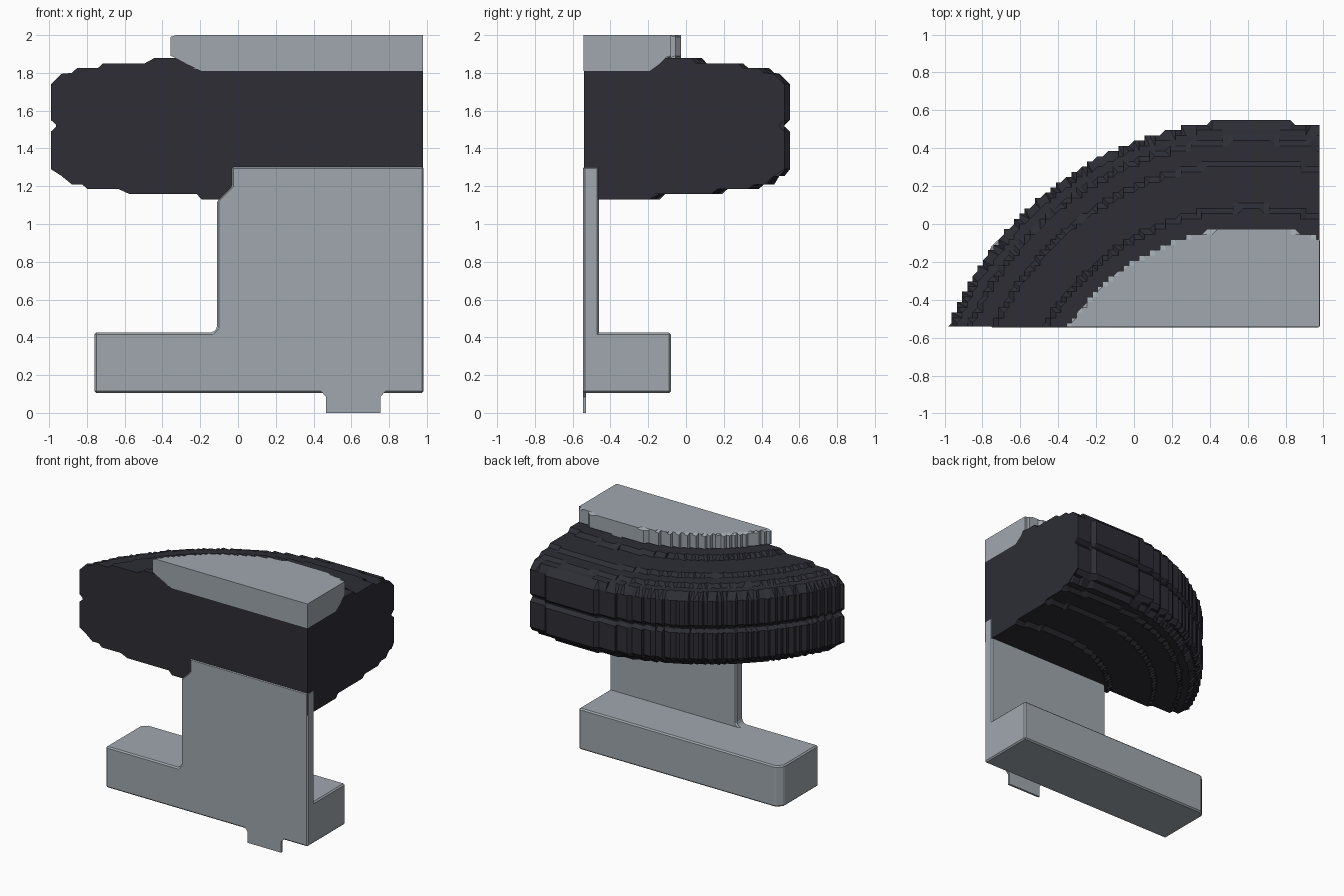
import bpy, bmesh, math
from mathutils import Vector

if "Cube" in bpy.data.objects:
    bpy.data.objects.remove(bpy.data.objects["Cube"])

FRONT, RIGHT = -0.54, 0.98      # cutting planes of the segment
CX, CY = 0.62, -1.17            # wheel centre in plan
GRID = 0.0275                   # step size of the blocky surface


def material(name, rgb):
    m = bpy.data.materials.new(name)
    m.diffuse_color = (*rgb, 1)
    m.use_nodes = True
    m.node_tree.nodes["Principled BSDF"].inputs["Base Color"].default_value = m.diffuse_color
    return m


rubber = material("dark_rubber", (0.026, 0.026, 0.036))
metal = material("light_grey", (0.35, 0.39, 0.42))


def finish(bm, name, mat):
    bmesh.ops.recalc_face_normals(bm, faces=bm.faces)
    mesh = bpy.data.meshes.new(name)
    bm.to_mesh(mesh)
    bm.free()
    mesh.materials.append(mat)
    ob = bpy.data.objects.new(name, mesh)
    bpy.context.collection.objects.link(ob)
    return ob


def snap(v):
    return round(v / GRID) * GRID


def wheel_segment(name, profile, mat, front):
    """Sweep a (radius, z) profile, snap it to steps, trim it and close the two cuts."""
    bm = bmesh.new()
    n = 280
    rows = []
    for r, z in profile:
        row = []
        for i in range(n + 1):
            a = math.radians(25 + 145 * i / n)
            row.append(bm.verts.new((snap(CX + r * math.cos(a)),
                                     snap(CY + r * math.sin(a)), z)))
        rows.append(row)
    for a, b in zip(rows, rows[1:]):
        for i in range(n):
            bm.faces.new((a[i], a[i + 1], b[i + 1], b[i]))
    bmesh.ops.remove_doubles(bm, verts=bm.verts, dist=0.0005)
    bmesh.ops.dissolve_degenerate(bm, edges=bm.edges, dist=0.0005)
    for co, no in (((0, front, 0), (0, -1, 0)), ((RIGHT, 0, 0), (1, 0, 0))):
        bmesh.ops.bisect_plane(bm, geom=bm.verts[:] + bm.edges[:] + bm.faces[:],
                               plane_co=co, plane_no=no, clear_outer=True)
    bmesh.ops.recalc_face_normals(bm, faces=bm.faces)
    # flat ends
    outer = [p for p in profile if p[0] > 0.8]
    z0, z1 = profile[0][1], profile[-1][1]
    dy, dx = front - CY, RIGHT - CX
    face = [(RIGHT, front, z0)]
    face += [(snap(CX - math.sqrt(r * r - dy * dy)), front, z) for r, z in outer]
    face += [(RIGHT, front, z1)]
    end = [(RIGHT, front, z0)]
    end += [(RIGHT, snap(CY + math.sqrt(r * r - dx * dx)), z) for r, z in outer]
    end += [(RIGHT, front, z1)]
    for pts in (face, end):
        bm.faces.new([bm.verts.new(p) for p in pts])
    bmesh.ops.remove_doubles(bm, verts=bm.verts, dist=0.0005)
    return finish(bm, name, mat)


def prism(name, pts, axis, lo, hi, mat, bevel=0.01):
    """Extrude a flat outline along y (points x, z) or along z (points x, y)."""
    bm = bmesh.new()
    place = (lambda p: (p[0], lo, p[1])) if axis == "y" else (lambda p: (p[0], p[1], lo))
    f = bm.faces.new([bm.verts.new(place(p)) for p in pts])
    ext = bmesh.ops.extrude_face_region(bm, geom=[f])
    move = Vector((0, hi - lo, 0)) if axis == "y" else Vector((0, 0, hi - lo))
    bmesh.ops.translate(bm, vec=move,
                        verts=[v for v in ext["geom"] if isinstance(v, bmesh.types.BMVert)])
    ob = finish(bm, name, mat)
    if bevel:
        b = ob.modifiers.new("soft_edges", "BEVEL")
        b.width, b.segments = bevel, 1
    return ob


# Tyre: stepped side walls and a tread with a middle groove
wheel_segment("tyre", [
    (0.6, 1.13), (1.03, 1.13), (1.06, 1.16), (1.36, 1.16), (1.39, 1.185),
    (1.55, 1.185), (1.58, 1.21), (1.635, 1.21), (1.675, 1.255), (1.69, 1.255),
    (1.72, 1.29), (1.72, 1.49), (1.695, 1.515), (1.695, 1.525), (1.72, 1.55),
    (1.72, 1.74), (1.675, 1.795), (1.63, 1.80), (1.60, 1.825), (1.51, 1.825),
    (1.48, 1.85), (1.27, 1.85), (1.24, 1.88), (1.13, 1.88), (1.10, 1.85),
    (1.03, 1.81), (0.6, 1.81)], rubber, FRONT)

# Hub disc on top of the tyre
wheel_segment("hub", [
    (0.6, 1.81), (1.03, 1.81), (1.10, 1.85), (1.13, 1.88), (1.155, 1.89),
    (1.155, 1.99), (1.145, 2.0), (0.6, 2.0)], metal, FRONT - 0.003)

# Upright plate with the foot outline along its lower edge
prism("upright_plate", [
    (-0.76, 0.105), (0.983, 0.105), (0.983, 1.305), (-0.035, 1.305), (-0.035, 1.2),
    (-0.11, 1.125), (-0.11, 0.45), (-0.135, 0.425), (-0.76, 0.425)],
    "y", -0.546, -0.46, metal)

# Foot beam with a clipped rear corner
prism("foot_beam", [
    (-0.76, -0.53), (0.983, -0.53), (0.983, -0.08), (-0.715, -0.08), (-0.76, -0.125)],
    "z", 0.105, 0.425, metal)

# Thin tab under the foot
prism("bottom_tab", [
    (0.465, 0.0), (0.755, 0.0), (0.755, 0.085), (0.78, 0.115), (0.44, 0.115), (0.465, 0.085)],
    "y", -0.546, -0.53, metal, 0)
